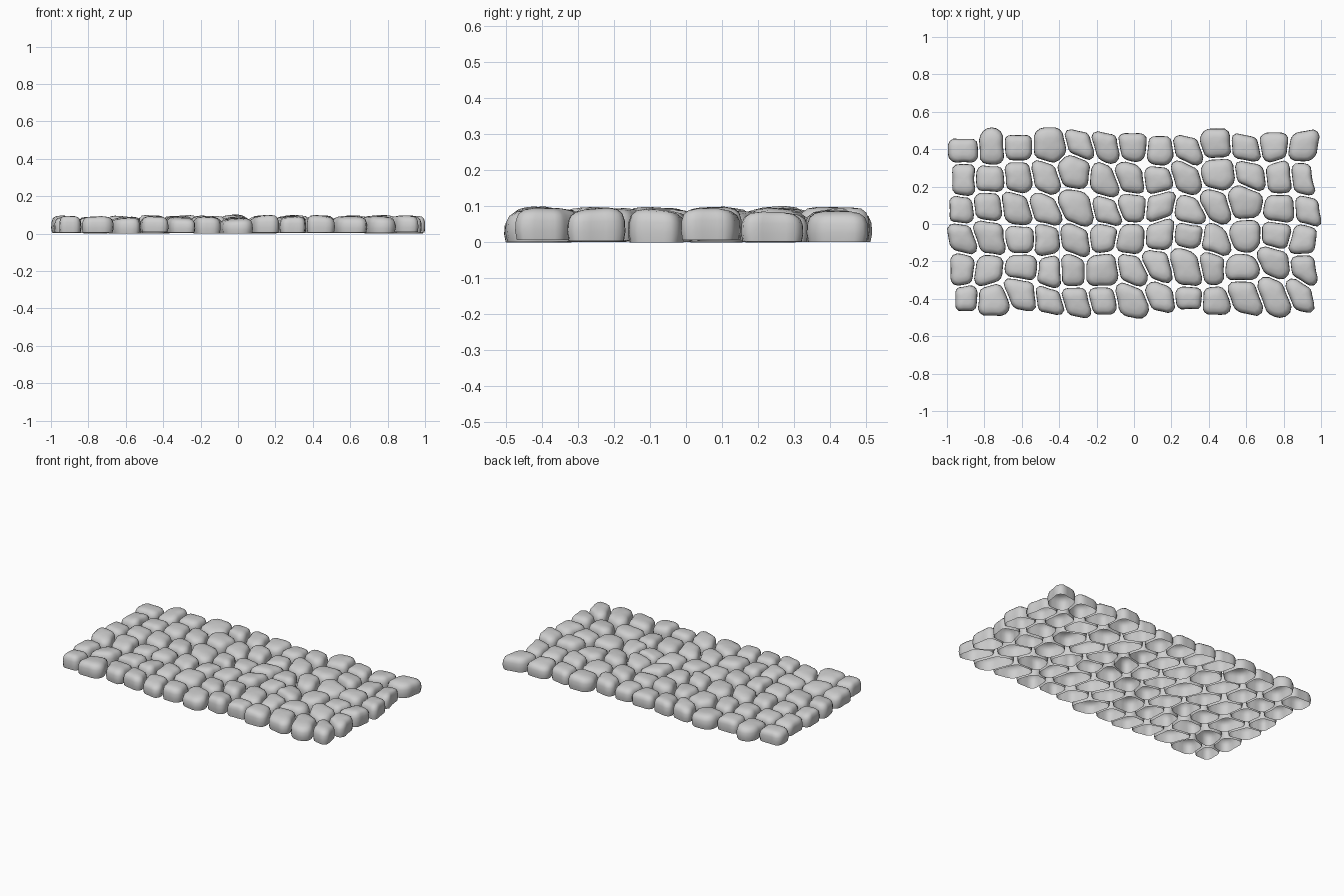
import bpy, bmesh, math, random
from mathutils import Vector, Matrix

random.seed(4)
cube = bpy.data.objects.get("Cube")
if cube:
    bpy.data.objects.remove(cube)

# One stone grey for the whole pavement
grey = bpy.data.materials.new("stone_grey")
grey.use_nodes = True
colour = (0.62, 0.62, 0.62, 1)
grey.diffuse_color = colour
shader = grey.node_tree.nodes["Principled BSDF"]
shader.inputs["Base Color"].default_value = colour
shader.inputs["Roughness"].default_value = 0.8

# Stone shapes: (size, elongation, direction of the long axis in degrees)
SHAPES = {
    "round": (1, 1, 0),
    "big": (1.12, 1, 0),
    "tall": (1, 1.15, 90),
    "wide": (1, 1.15, 0),
    "fall": (1.02, 1.22, -52),
    "rise": (1.02, 1.18, 52),
    "bigfall": (1.13, 1.22, -48),
}
SIDES = 24
GAP = 0.005
HALF_LENGTH, HALF_WIDTH = 1, 0.517


class Site:
    """Centre of a stone and the stretched distance that shapes its outline."""

    def __init__(self, x, y, shape):
        size, stretch, angle = SHAPES[shape]
        self.centre = Vector((x, y))
        self.turn = Matrix.Rotation(-math.radians(angle), 2)
        self.along, self.across = size * stretch, size / stretch

    def distance(self, point):
        local = self.turn @ (point - self.centre)
        return math.hypot(local.x / self.along, local.y / self.across)


stones, border = [], []


def lay_row(left, right, xs, ys, shapes):
    """Add a row of stones between two ends; positions are in hundredths."""
    row = [Site(x / 100, y / 100, s) for x, y, s in zip(xs, ys, shapes.split())]
    stones.extend(row)
    # Mirror the end stones outwards, so that the ends are trimmed
    for end, x, y in ((left, xs[0], ys[0]), (right, xs[-1], ys[-1])):
        border.append(Site((2 * end - x) / 100, y / 100, "round"))
    return row


def trim_row(row, edges):
    """Mirror a row across its outer edge, so that the edge is trimmed."""
    for stone, edge in zip(row, edges):
        x, y = stone.centre
        border.append(Site(x, edge / 50 - y, "round"))


# Rows from back to front
back_row = lay_row(
    -100, 99,
    (-91, -76, -62, -45, -29, -15, -1, 14, 29, 44, 59, 75, 91),
    (40, 41, 42, 42, 43, 42, 42, 40, 40, 43, 41, 42, 42),
    "round tall round big fall fall round tall fall big fall tall rise")
lay_row(-98, 96,
        (-91, -77, -62, -47, -32, -16, -2, 13, 28, 45, 62, 78, 91),
        (24, 24, 25, 25, 28, 23, 24, 23, 25, 27, 26, 25, 24),
        "tall wide round fall big fall fall round fall big fall tall fall")
lay_row(-99, 100,
        (-93, -78, -63, -47, -31, -14, -1, 14, 30, 44, 59, 78, 94),
        (7, 9, 8, 7, 9, 6, 9, 10, 6, 10, 12, 8, 6),
        "round round fall fall bigfall fall round rise fall fall big round fall")
lay_row(-100, 98,
        (-92, -77, -61, -47, -31, -16, -2, 14, 30, 43, 60, 76, 91),
        (-7, -7, -8, -8, -9, -7, -8, -6, -5, -9, -6, -6, -8),
        "fall bigfall wide tall fall rise round rise wide fall round round rise")
lay_row(-99, 98,
        (-92, -78, -60, -45, -33, -17, -1, 13, 28, 42, 57, 75, 92),
        (-25, -25, -24, -26, -25, -25, -25, -22, -24, -23, -24, -20, -25),
        "tall rise wide tall tall big fall fall bigfall tall wide fall fall")
front_row = lay_row(
    -96, 96,
    (-90, -76, -60, -46, -30, -17, -1, 14, 30, 43, 60, 75, 89),
    (-40, -41, -37, -41, -42, -41, -41, -40, -41, -42, -39, -39, -38),
    "round big bigfall fall fall round bigfall fall round round bigfall bigfall fall")
trim_row(back_row, (46, 52, 48, 52, 50, 49, 49, 47, 47, 51, 48, 49, 50))
trim_row(front_row, (-47, -49, -46, -48, -50, -49, -50, -47, -46, -49, -48, -50, -47))


def outline(site):
    """Rim of the stone around its centre, stopping at its neighbours."""
    near = [s for s in stones + border
            if s is not site and (s.centre - site.centre).length < 0.34]
    rays = [Vector((math.cos(a), math.sin(a)))
            for a in (math.tau * i / SIDES for i in range(SIDES))]
    reach = []
    for ray in rays:
        low, high = 0, 0.15
        for _ in range(11):
            mid = (low + high) / 2
            p = site.centre + ray * mid
            d = site.distance(p)
            inside = abs(p.x) < HALF_LENGTH + GAP and abs(p.y) < HALF_WIDTH + GAP
            if inside and d < 0.1 and all(d < s.distance(p) for s in near):
                low = mid
            else:
                high = mid
        reach.append(low - GAP)
    # Wear the corners down
    worn = [min(r, (reach[i - 1] + r + reach[(i + 1) % SIDES]) / 3)
            for i, r in enumerate(reach)]
    return [ray * r for ray, r in zip(rays, worn)]


# Side profile of a stone: (height fraction, width fraction)
PROFILE = ((0, 0.95), (0.28, 1), (0.6, 0.98),
           (0.8, 0.9), (0.93, 0.72), (0.99, 0.4))


def make_stone(site, name):
    """Hollow stone shell with a rounded crown and an open underside."""
    bm = bmesh.new()
    ring = outline(site)
    seat = random.uniform(0, 0.008)
    height = random.uniform(0.08, 0.092)
    tilt = Vector((random.uniform(-0.1, 0.1), random.uniform(-0.1, 0.1)))

    def vert(offset, level):
        flat = site.centre + offset
        z = seat + height * level + tilt.dot(offset) * level ** 2
        return bm.verts.new((flat.x, flat.y, z))

    loops = [[vert(p * width, level) for p in ring] for level, width in PROFILE]
    crown = vert(Vector((0, 0)), 1)
    for i in range(SIDES):
        j = (i + 1) % SIDES
        for lower, upper in zip(loops, loops[1:]):
            bm.faces.new((lower[i], lower[j], upper[j], upper[i]))
        bm.faces.new((loops[-1][i], loops[-1][j], crown))
    for face in bm.faces:
        face.smooth = True
    mesh = bpy.data.meshes.new(name)
    bm.to_mesh(mesh)
    bm.free()
    mesh.materials.append(grey)
    bpy.context.collection.objects.link(bpy.data.objects.new(name, mesh))


for number, stone in enumerate(stones, 1):
    make_stone(stone, f"paving_stone_{number}")
